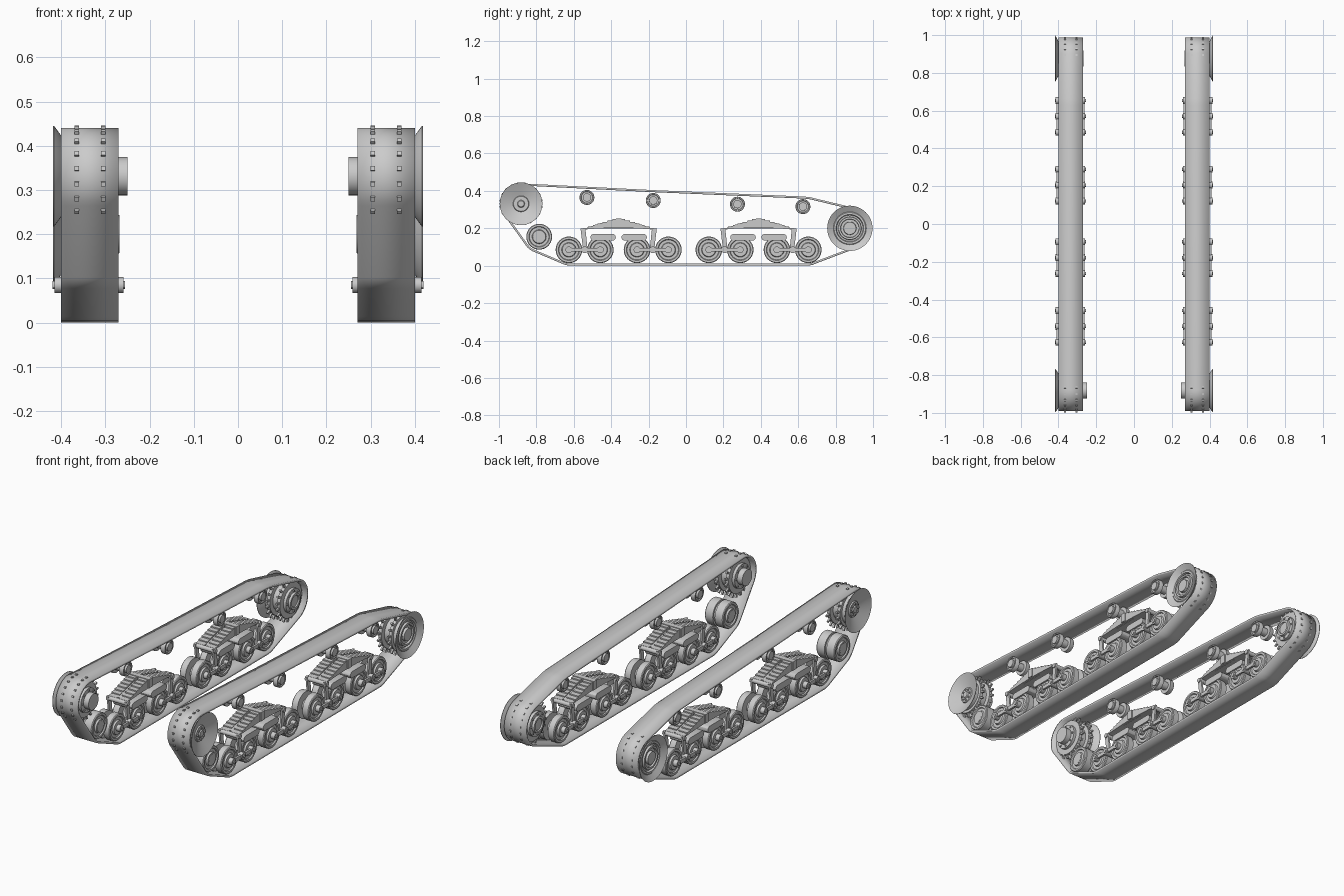
import bpy, bmesh
from math import sin, cos, pi, radians
from mathutils import Matrix, Vector

cube = bpy.data.objects.get("Cube")
if cube:
    bpy.data.objects.remove(cube)

steel = bpy.data.materials.new("grey_steel")
steel.use_nodes = True
GREY = (0.6, 0.6, 0.6, 1)
steel.diffuse_color = GREY
steel.node_tree.nodes["Principled BSDF"].inputs["Base Color"].default_value = GREY


def finish(name, bm, recalc=True):
    """Turn a bmesh of left-hand parts into a mirrored, smooth-shaded object."""
    if recalc:
        bmesh.ops.recalc_face_normals(bm, faces=bm.faces)
    mesh = bpy.data.meshes.new(name)
    bm.to_mesh(mesh)
    bm.free()
    mesh.materials.append(steel)
    obj = bpy.data.objects.new(name, mesh)
    bpy.context.collection.objects.link(obj)
    bpy.ops.object.select_all(action="DESELECT")
    obj.select_set(True)
    bpy.context.view_layer.objects.active = obj
    bpy.ops.object.shade_smooth_by_angle(angle=radians(30))
    obj.modifiers.new("both_sides", "MIRROR")
    return obj


def lathe(bm, profile, y, z, seg=32):
    """Spin an (x, radius) profile about a sideways axis, closed at both ends."""
    rings = []
    for x, r in profile:
        rings.append([bm.verts.new((x, y + r * cos(2 * pi * i / seg), z + r * sin(2 * pi * i / seg)))
                      for i in range(seg)])
    for a, b in zip(rings, rings[1:]):
        for i in range(seg):
            j = (i + 1) % seg
            bm.faces.new((a[i], a[j], b[j], b[i]))
    bm.faces.new(rings[0])
    bm.faces.new(rings[-1])


def rod(bm, x0, x1, r, y, z, seg=20):
    lathe(bm, [(x0, r), (x1, r)], y, z, seg)


def box(bm, x0, x1, y, z, ly, lz, turn=0.0):
    """Box from x0 to x1, centred on y, z, turned about the sideways axis."""
    m = (Matrix.Translation(((x0 + x1) / 2, y, z)) @ Matrix.Rotation(turn, 4, "X")
         @ Matrix.Diagonal((x1 - x0, ly, lz, 1)))
    bmesh.ops.create_cube(bm, size=1, matrix=m)


def extrude_outline(bm, outline, x0, x1):
    """Prism from a (y, z) outline."""
    a = [bm.verts.new((x0, y, z)) for y, z in outline]
    b = [bm.verts.new((x1, y, z)) for y, z in outline]
    bm.faces.new(a)
    bm.faces.new(b)
    for i in range(len(a)):
        j = (i + 1) % len(a)
        bm.faces.new((a[i], a[j], b[j], b[i]))


def arc(y, z, r, start, end, n):
    angles = [radians(start + (end - start) * i / n) for i in range(n + 1)]
    return [(y + r * cos(a), z + r * sin(a)) for a in angles]


FRONT = (-0.882, 0.331)
REAR = (0.876, 0.2)
IDLER = (-0.785, 0.155)

# Track belt: one closed loop, thickened inwards
path = (arc(*FRONT, 0.109, 87, 218, 18) + arc(*IDLER, 0.085, 218, 246, 4)
        + [(-0.67, 0.014), (-0.645, 0.004), (-0.62, 0), (0.65, 0), (0.675, 0.004), (0.7, 0.014)]
        + arc(*REAR, 0.112, -68, 76, 18) + [(0.665, 0.366), (0.63, 0.37), (-0.17, 0.404)])
bm = bmesh.new()
left = [bm.verts.new((0.27, y, z)) for y, z in path]
right = [bm.verts.new((0.4, y, z)) for y, z in path]
for i in range(len(path)):
    j = (i + 1) % len(path)
    bm.faces.new((left[i], left[j], right[j], right[i]))
bm.normal_update()
front_face = min(bm.faces, key=lambda f: f.calc_center_median().y)
if front_face.normal.y > 0:
    bmesh.ops.reverse_faces(bm, faces=bm.faces)
belt = finish("track_belt", bm, recalc=False)
solid = belt.modifiers.new("thickness", "SOLIDIFY")
solid.thickness = 0.011
solid.offset = -1
solid.use_even_offset = True

# Toothed end wheels: twin gear discs on a drum, with a dished outer flange
TEETH = 20
gear = [(0.28, 0.065), (0.295, 0.065), (0.296, 0.094), (0.314, 0.094), (0.315, 0.07),
        (0.355, 0.07), (0.356, 0.094), (0.374, 0.094), (0.375, 0.08), (0.395, 0.08)]
wheels = {
    "front_sprocket": (FRONT, 0.114, [(0.25, 0.034), (0.25, 0.043), (0.28, 0.043)],
                       [(0.39, 0.05), (0.388, 0.043), (0.394, 0.04), (0.394, 0.02), (0.4, 0.016)]),
    "rear_sprocket": (REAR, 0.121, [(0.275, 0.03), (0.268, 0.032), (0.268, 0.043), (0.28, 0.045)],
                      [(0.4, 0.088), (0.403, 0.084), (0.403, 0.074), (0.392, 0.07), (0.392, 0.062),
                       (0.405, 0.06), (0.405, 0.05), (0.395, 0.048), (0.395, 0.035), (0.408, 0.033)]),
}
for name, ((y, z), rim, inner, outer) in wheels.items():
    bm = bmesh.new()
    flange = [(0.4, 0.092), (0.416, rim), (0.418, rim)]
    lathe(bm, inner + gear + flange + outer, y, z, 48)
    for k in range(TEETH):
        a = 2 * pi * (k + 0.5) / TEETH
        for x in (0.305, 0.365):
            box(bm, x - 0.005, x + 0.005, y + 0.1025 * cos(a), z + 0.1025 * sin(a), 0.026, 0.01, a)
    # ring of bolts on each hub
    for k in range(8):
        a = 2 * pi * k / 8
        rod(bm, 0.385, 0.4, 0.005, y + 0.03 * cos(a), z + 0.03 * sin(a), 8)
        rod(bm, 0.275, 0.286, 0.005, y + 0.055 * cos(a), z + 0.055 * sin(a), 8)
    finish(name, bm)


def twin_roller(bm, y, z, r, x0, x1, gap, core):
    """Two rimmed discs joined by a narrower core, with ringed outer faces."""
    mid = (x0 + x1) / 2
    half = [(x0 - 0.003, 0.26 * r), (x0 - 0.003, 0.5 * r), (x0 + 0.006, 0.55 * r), (x0 + 0.006, 0.75 * r),
            (x0, 0.8 * r), (x0, 0.95 * r), (x0 + 0.004, r), (mid - gap / 2, r), (mid - gap / 2, core * r)]
    lathe(bm, half + [(2 * mid - x, s) for x, s in reversed(half)], y, z)


# Small front idler
bm = bmesh.new()
twin_roller(bm, *IDLER, 0.069, 0.28, 0.39, 0.012, 0.85)
rod(bm, 0.276, 0.394, 0.028, *IDLER)
finish("front_idler", bm)

# Return rollers under the upper run
bm = bmesh.new()
for y, z in ((-0.53, 0.365), (-0.175, 0.349), (0.275, 0.329), (0.625, 0.316)):
    twin_roller(bm, y, z, 0.04, 0.29, 0.385, 0.045, 0.5)
    rod(bm, 0.285, 0.39, 0.022, y, z)
finish("return_rollers", bm)

# Bogies: four road wheels, two rockers, hangers and leaf springs each
AXLE_Z = 0.085
SIDES = ((0.263, 0.274), (0.4, 0.411))
road, rockers, frames, springs = (bmesh.new() for _ in range(4))
for centre in (-0.36, 0.388):
    for s in (-1, 1):
        pivot = centre + s * 0.182
        for d in (-0.084, 0.084):
            twin_roller(road, pivot + d, AXLE_Z, 0.071, 0.284, 0.388, 0.03, 0.45)
        # rocker arms with axle caps
        for x0, x1 in SIDES:
            box(rockers, x0, x1, pivot, AXLE_Z, 0.168, 0.02)
        for d in (-0.084, 0, 0.084):
            rod(rockers, 0.259, 0.415, 0.018, pivot + d, AXLE_Z)
            rod(rockers, 0.255, 0.419, 0.009, pivot + d, AXLE_Z, 12)
        # hangers from spring end to rocker pivot
        for x0, x1 in ((0.276, 0.286), (0.384, 0.394)):
            extrude_outline(frames, [(pivot - s * 0.016, AXLE_Z), (pivot + s * 0.008, AXLE_Z),
                                     (pivot + s * 0.022, 0.2), (pivot - s * 0.004, 0.2)], x0, x1)
        rod(frames, 0.27, 0.4, 0.012, pivot + s * 0.008, 0.188, 16)
        # rounded cross beam over the wheels
        beam = centre + s * 0.083
        extrude_outline(frames, arc(beam + 0.05, 0.152, 0.018, -90, 90, 6)
                        + arc(beam - 0.05, 0.152, 0.018, 90, 270, 6), 0.28, 0.392)
    # stacked leaves, shorter towards the top
    LEAVES = 7
    for k in range(LEAVES):
        half = 0.19 - 0.026 * k
        for x0, x1 in ((0.278, 0.33), (0.342, 0.394)):
            steps = [half * (i / 4 - 1) for i in range(9)]
            top = [(centre + t, 0.21 + 0.0065 * k - 0.25 * t * t) for t in steps]
            low = [(y, z - 0.008) for y, z in reversed(top)]
            extrude_outline(springs, top + low, x0, x1)
    # spring bed and clamp
    extrude_outline(springs, [(centre - 0.18, 0.2), (centre + 0.18, 0.2),
                              (centre + 0.04, 0.235), (centre - 0.04, 0.235)], 0.29, 0.382)
    box(springs, 0.272, 0.4, centre, 0.228, 0.03, 0.048)
finish("road_wheels", road)
finish("wheel_rockers", rockers)
finish("bogie_frames", frames)
finish("leaf_springs", springs)
